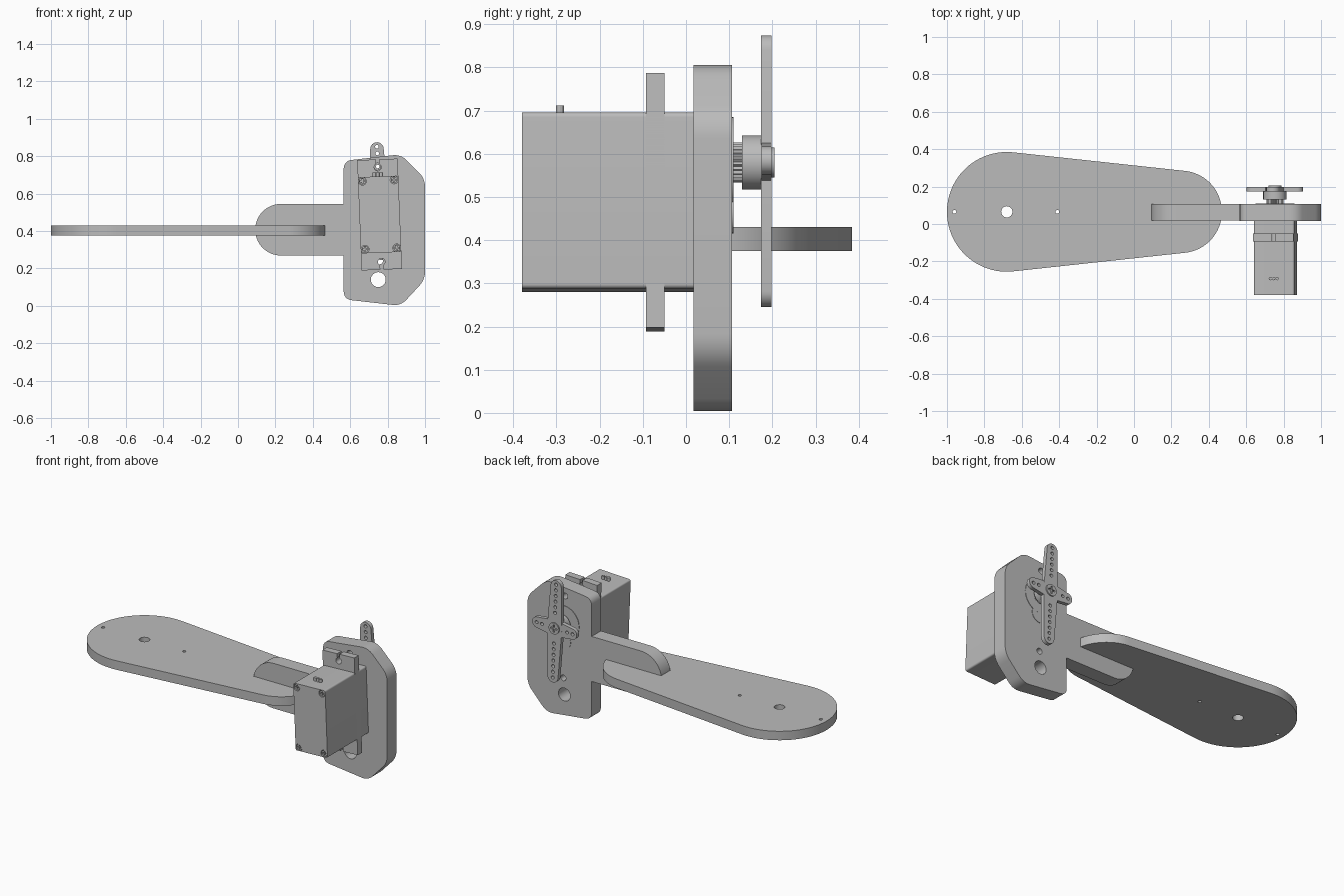
import bpy, bmesh
from math import sin, cos, pi, atan2
from mathutils import Vector

cube = bpy.data.objects.get("Cube")
if cube:
    bpy.data.objects.remove(cube, do_unlink=True)

grey = bpy.data.materials.new("light grey plastic")
grey.use_nodes = True
COLOUR = (0.5, 0.5, 0.5, 1)
grey.diffuse_color = COLOUR
grey.node_tree.nodes["Principled BSDF"].inputs["Base Color"].default_value = COLOUR


def arc(u, v, r, start=0, end=2 * pi, n=24):
    """Points on an arc; a full turn gives a closed circle."""
    steps = n if abs(end - start) >= 2 * pi - 0.001 else n - 1
    return [(u + r * cos(start + (end - start) * i / steps),
             v + r * sin(start + (end - start) * i / steps)) for i in range(n)]


def rounded(points, r, n=8):
    """Polygon with each corner replaced by a smooth curve."""
    out = []
    for i, p in enumerate(points):
        p = Vector(p)
        a = (Vector(points[i - 1]) - p).normalized() * r + p
        b = (Vector(points[(i + 1) % len(points)]) - p).normalized() * r + p
        for k in range(n + 1):
            t = k / n
            out.append(tuple(a * (1 - t) ** 2 + p * 2 * t * (1 - t) + b * t * t))
    return out


def rect(w, h):
    return [(-w, -h), (w, -h), (w, h), (-w, h)]


def cross(r, w):
    arm = [(w, w), (w, r), (-w, r), (-w, w)]
    return [(u * c - v * s, u * s + v * c)
            for c, s in ((1, 0), (0, 1), (-1, 0), (0, -1)) for u, v in arm]


def slab(name, loops, low, high, centre=(0, 0), tilt=0, upright=True):
    """Extrude an outline with holes, upright along y or flat along z."""
    curve = bpy.data.curves.new(name, "CURVE")
    curve.dimensions, curve.fill_mode = "2D", "BOTH"
    curve.extrude = (high - low) / 2
    for loop in loops:
        spline = curve.splines.new("POLY")
        spline.points.add(len(loop) - 1)
        for pt, (u, v) in zip(spline.points, loop):
            pt.co = (u, v, 0, 1)
        spline.use_cyclic_u = True
    temp = bpy.data.objects.new(name + "_outline", curve)
    bpy.context.collection.objects.link(temp)
    graph = bpy.context.evaluated_depsgraph_get()
    mesh = bpy.data.meshes.new_from_object(temp.evaluated_get(graph))
    bpy.data.objects.remove(temp, do_unlink=True)
    bm = bmesh.new()
    bm.from_mesh(mesh)
    bmesh.ops.remove_doubles(bm, verts=bm.verts, dist=0.00005)
    bmesh.ops.recalc_face_normals(bm, faces=bm.faces)
    bm.to_mesh(mesh)
    bm.free()
    mesh.materials.clear()
    mesh.materials.append(grey)
    obj = bpy.data.objects.new(name, mesh)
    bpy.context.collection.objects.link(obj)
    mid = (low + high) / 2
    if upright:
        obj.rotation_euler = (pi / 2, tilt, 0)
        obj.location = (centre[0], mid, centre[1])
    else:
        obj.location = (centre[0], centre[1], mid)
    bpy.ops.object.select_all(action="DESELECT")
    obj.select_set(True)
    bpy.context.view_layer.objects.active = obj
    bpy.ops.object.shade_smooth_by_angle(angle=0.5)
    return obj


# Flat paddle: big round end, tapering to a small round end
lean = 1.465
paddle = arc(-0.68, 0, 0.32, lean, 2 * pi - lean, 48) + arc(0.25, 0, 0.22, -lean, lean, 36)
holes = [arc(-0.68, 0, 0.03), arc(-0.96, 0, 0.01), arc(-0.41, 0, 0.01)]
slab("paddle", [paddle] + holes, 0.375, 0.43, (0, 0.065), upright=False)

# Upright mounting plate with its arm
plate = rounded([(0.565, 0.035), (0.87, 0.0), (1.0, 0.14), (1.0, 0.68),
                 (0.87, 0.81), (0.565, 0.775)], 0.045)
plate_holes = [arc(0.75, 0.14, 0.04), arc(0.745, 0.745, 0.018), arc(0.757, 0.24, 0.018)]
slab("mounting_plate", [plate] + plate_holes, 0.017, 0.107)
arm = arc(0.23, 0.407, 0.138, pi / 2, 1.5 * pi, 32) + [(0.6, 0.269), (0.6, 0.545)]
slab("arm", [arm], 0.0175, 0.1065)

# Motor, slightly tilted in the plate
MOTOR, TILT = (0.757, 0.488), -0.04


def motor_point(u, v):
    return (MOTOR[0] + u * cos(TILT) + v * sin(TILT), MOTOR[1] - u * sin(TILT) + v * cos(TILT))


case = rounded(rect(0.108, 0.204), 0.012)
screws = [(su * 0.085, sv * 0.182) for su in (-1, 1) for sv in (-1, 1)]
slab("motor_case", [case], -0.335, 0.02, MOTOR, TILT)
slab("motor_cap", [case] + [arc(u, v, 0.021) for u, v in screws], -0.38, -0.335, MOTOR, TILT)
for u, v in screws:
    slab("cap_screw", [arc(0, 0, 0.018), cross(0.012, 0.003)], -0.376, -0.33,
         motor_point(u, v), TILT)

# Mounting ears with keyhole slots open at the ends
half = [(0.108, 0.295)] + [(0.008, 0.295)]
half += arc(0, 0.253, 0.019, 1.14, -2 * pi + 2.0, 24) + [(-0.008, 0.295), (-0.108, 0.295)]
ears = half + [(-u, -v) for u, v in half]
slab("motor_ears", [ears], -0.093, -0.05, MOTOR, TILT)

# Gear tower through the plate: big and small round
slab("gear_tower", [arc(0, 0.092, 0.105, n=40)], 0.01, 0.11, MOTOR, TILT)
slab("small_tower", [arc(0, -0.02, 0.052)], 0.01, 0.1095, MOTOR, TILT)

# Cable ends on top
for i in (-1, 0, 1):
    slab("cable", [arc(0, 0, 0.009, n=12)], 0.68, 0.712,
         (0.747 + 0.018 * i, -0.292), upright=False)

# Toothed output shaft, hub and cross-shaped horn
SHAFT = motor_point(0, 0.092)
teeth = [((0.046 if i % 2 else 0.041) * cos(i * pi / 24),
          (0.046 if i % 2 else 0.041) * sin(i * pi / 24)) for i in range(48)]
slab("output_shaft", [teeth], 0.1, 0.132, SHAFT, TILT)
slab("horn_hub", [arc(0, 0, 0.0625, n=40)], 0.13, 0.176, SHAFT, TILT)
long_arm = (arc(0, 0.259, 0.036, 0, pi, 16) + [(-0.05, 0)]
            + arc(0, -0.299, 0.036, pi, 2 * pi, 16) + [(0.05, 0)])
long_holes = [arc(0, s * (0.095 + 0.035 * i), 0.01, n=12)
              for s, count in ((1, 6), (-1, 7)) for i in range(count)]
slab("horn_long_arm", [long_arm] + long_holes, 0.174, 0.198, SHAFT, TILT)
short_arm = (arc(0.118, 0, 0.033, -pi / 2, pi / 2, 16) + [(0, 0.05)]
             + arc(-0.118, 0, 0.033, pi / 2, 1.5 * pi, 16) + [(0, -0.05)])
short_holes = [arc(s * d, 0, 0.01, n=12) for s in (-1, 1) for d in (0.085, 0.122)]
slab("horn_short_arm", [short_arm] + short_holes, 0.1745, 0.1975, SHAFT, TILT)
slab("horn_screw", [arc(0, 0, 0.035), cross(0.022, 0.005)], 0.196, 0.205, SHAFT, TILT)
